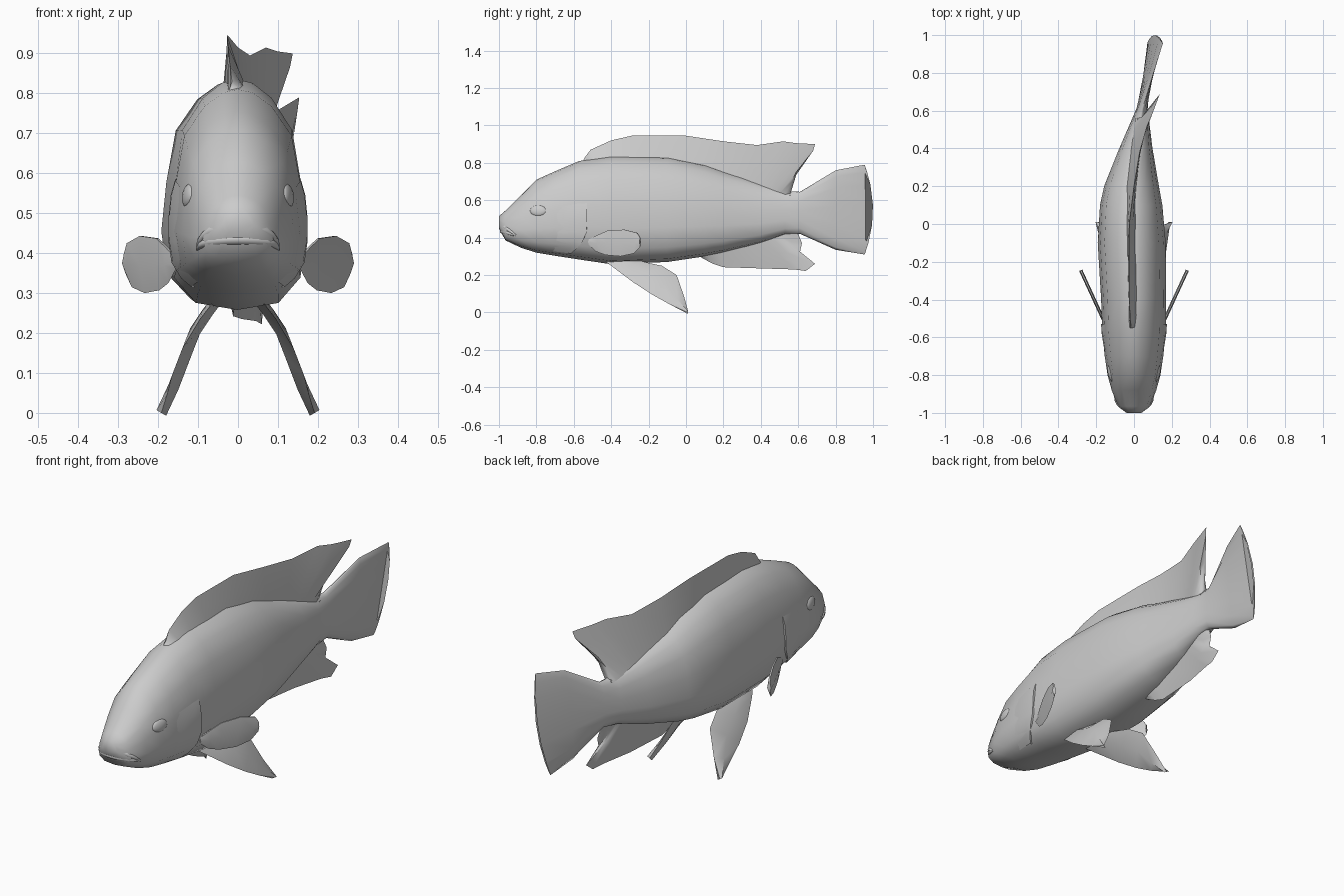
import bpy, bmesh, math
from mathutils import Vector

cube = bpy.data.objects.get("Cube")
if cube:
    bpy.data.objects.remove(cube)

grey = bpy.data.materials.new("plain_grey")
grey.use_nodes = True
grey.diffuse_color = (0.6, 0.6, 0.6, 1)
grey.node_tree.nodes["Principled BSDF"].inputs["Base Color"].default_value = (0.6, 0.6, 0.6, 1)

# Body stations: y, spine x, half width, top z, bottom z
STATIONS = [
    (-1.0, 0, .04, .515, .45), (-.965, 0, .085, .545, .385), (-.88, 0, .118, .63, .345),
    (-.8, 0, .14, .71, .32), (-.7, 0, .155, .755, .303), (-.57, 0, .168, .81, .283),
    (-.4, -.002, .172, .835, .258), (-.1, -.012, .18, .83, .27), (.1, -.015, .165, .79, .3),
    (.2, -.013, .145, .755, .32), (.4, .01, .088, .69, .37), (.53, .03, .052, .65, .415),
    (.61, .043, .03, .645, .42), (.8, .08, .013, .76, .335), (.955, .112, .004, .79, .31)]
# Cross-section: share of half width, share of height
SECTION = [(0, 1), (.22, .985), (.5, .92), (.8, .78), (.93, .55), (1, .33), (.92, .14), (.6, .03), (0, 0)]


def station(y):
    for a, b in zip(STATIONS, STATIONS[1:]):
        if y <= b[0]:
            f = (y - a[0]) / (b[0] - a[0])
            return [p + (q - p) * f for p, q in zip(a, b)]
    return STATIONS[-1]


def skin(y, t):
    """Point on the left flank at length y and height share t."""
    _, cx, w, top, bot = station(y)
    for (u0, t0), (u1, t1) in zip(SECTION, SECTION[1:]):
        if t >= t1:
            u = u0 + (u1 - u0) * (t - t0) / (t1 - t0)
            return Vector((cx + w * u, y, bot + (top - bot) * t))


def finish(obj, angle):
    obj.data.materials.append(grey)
    bpy.ops.object.select_all(action='DESELECT')
    obj.select_set(True)
    bpy.context.view_layer.objects.active = obj
    bpy.ops.object.shade_smooth_by_angle(angle=math.radians(angle))
    return obj


def loft(name, rings, closed=True, angle=60):
    bm = bmesh.new()
    rows = [[bm.verts.new(p) for p in ring] for ring in rings]
    n = len(rows[0])
    for a, b in zip(rows, rows[1:]):
        for i in range(n if closed else n - 1):
            j = (i + 1) % n
            bm.faces.new((a[i], a[j], b[j], b[i]))
    if closed:
        bm.faces.new(rows[0])
        bm.faces.new(rows[-1])
    bmesh.ops.remove_doubles(bm, verts=bm.verts, dist=.0005)
    bmesh.ops.recalc_face_normals(bm, faces=bm.faces)
    me = bpy.data.meshes.new(name)
    bm.to_mesh(me)
    bm.free()
    obj = bpy.data.objects.new(name, me)
    bpy.context.collection.objects.link(obj)
    return finish(obj, angle)


def fin(name, base, edge, thick, profile=(1, .5, 0)):
    base, edge = [Vector(p) for p in base], [Vector(p) for p in edge]
    across = sum((e - b for b, e in zip(base, edge)), Vector())
    n = across.cross(base[-1] - base[0] + edge[-1] - edge[0]).normalized() * thick
    rings = []
    for b, e in zip(base, edge):
        pts = [b, b.lerp(e, .5), e]
        rings.append([p + n * k for p, k in zip(pts, profile)]
                     + [p - n * k for p, k in reversed(list(zip(pts, profile)))])
    return loft(name, rings)


def flip(points):
    return [(-x, y, z) for x, y, z in points]


# Body with bent, twisted tail fin
rings = []
for y, cx, w, top, bot in STATIONS:
    ring = []
    for side, part in ((1, SECTION), (-1, SECTION[-2:0:-1])):
        for u, t in part:
            x = cx + side * w * u + max(0, y - .6) * .23 * (t - .5)
            arch = .045 * (1 - (2 * t - 1) ** 2) if y > .9 else 0
            ring.append((x, y + arch, bot + (top - bot) * t))
    rings.append(ring)
loft("body", rings, angle=75)

# Dorsal fin
edge = [(-.015, -.54, .83), (-.02, -.51, .87), (-.025, -.4, .92), (-.027, -.29, .945), (-.025, 0, .945),
        (0, .2, .915), (.03, .38, .895), (.07, .52, .915), (.1, .59, .905), (.137, .69, .9),
        (.13, .68, .865), (.075, .6, .77), (.04, .56, .65)]
ys = [-.56, -.47, -.38, -.25, 0, .2, .33, .4, .44, .47, .5, .53, .56]
base = [(station(y)[1], y, station(y)[3] - .02) for y in ys]
fin("dorsal_fin", base, edge, .026)

# Anal fin
edge = [(-.014, .08, .295), (-.013, .14, .262), (-.012, .2, .242), (.01, .42, .235), (.045, .58, .23),
        (.06, .64, .222), (.062, .69, .26), (.05, .61, .325), (.05, .62, .37), (.043, .6, .42)]
ys = [.05, .11, .18, .32, .41, .45, .48, .51, .54, .58]
base = [(station(y)[1], y, station(y)[4] + .025) for y in ys]
fin("anal_fin", base, edge, .022)

# Paired fins: upper and lower outline of each
pec_top = [(-.52, .39), (-.47, .415), (-.42, .437), (-.33, .443), (-.26, .425), (-.245, .4)]
pec_low = [(-.52, .36), (-.48, .325), (-.43, .307), (-.35, .3), (-.28, .315), (-.245, .35)]
spread = lambda pts: [(.165 + (y + .5) * .46, y, z) for y, z in pts]
lead = [(.06, -.44, .28), (.095, -.38, .235), (.14, -.28, .16), (.165, -.18, .095), (.178, -.09, .045), (.192, .01, 0)]
trail = [(.05, -.26, .28), (.06, -.2, .265), (.075, -.13, .25), (.095, -.05, .2), (.145, -.01, .085), (.192, .01, 0)]
for side, f in (("left", list), ("right", flip)):
    fin(side + "_pectoral_fin", f(spread(pec_top)), f(spread(pec_low)), .009, (.4, 1, 0))
    fin(side + "_pelvic_fin", f(lead), f(trail), .014, (0, 1, 0))

    # Gill cover: raised patch with a sharp rear rim
    s = 1 if side == "left" else -1
    patch = []
    for t in [.05, .1, .18, .28, .4, .5, .57]:
        rear = -.53 - .9 * max(0, .3 - t) ** 1.7
        row = []
        for k, out in ((0, -.003), (.4, .003), (.8, .008), (1, .009), (1.005, -.02)):
            p = skin(-.74 + (rear + .74) * k, t)
            row.append((s * (p.x + (out if t < .57 else out * .3)), p.y, p.z))
        patch.append(row)
    loft(side + "_gill_cover", patch, closed=False, angle=40)

    # Eye, mostly sunk in the head
    p = skin(-.79, .57)
    bpy.ops.mesh.primitive_uv_sphere_add(segments=16, ring_count=10, location=(s * (p.x - .006), p.y, p.z),
                                         rotation=(0, s * -.15, s * -.2))
    eye = bpy.context.object
    eye.name = side + "_eye"
    eye.scale = (.014, .045, .03)
    finish(eye, 60)

# Lips: two tapered arches round the snout
for name, raise_z, r in (("upper_lip", .022, .016), ("lower_lip", -.012, .014)):
    lip = []
    for i in range(-6, 7):
        a = i / 6
        c = Vector((.1 * math.sin(a * 1.5), -.982 + .075 * a * a, .447 + raise_z * (1 - a * a) - .035 * a * a))
        d = Vector((math.sin(a * 1.2), -math.cos(a * 1.2), 0))
        rad = r * (1 - .6 * a * a)
        lip.append([c + d * rad * math.cos(q * math.pi / 4) + Vector((0, 0, rad * math.sin(q * math.pi / 4)))
                    for q in range(8)])
    loft(name, lip)
